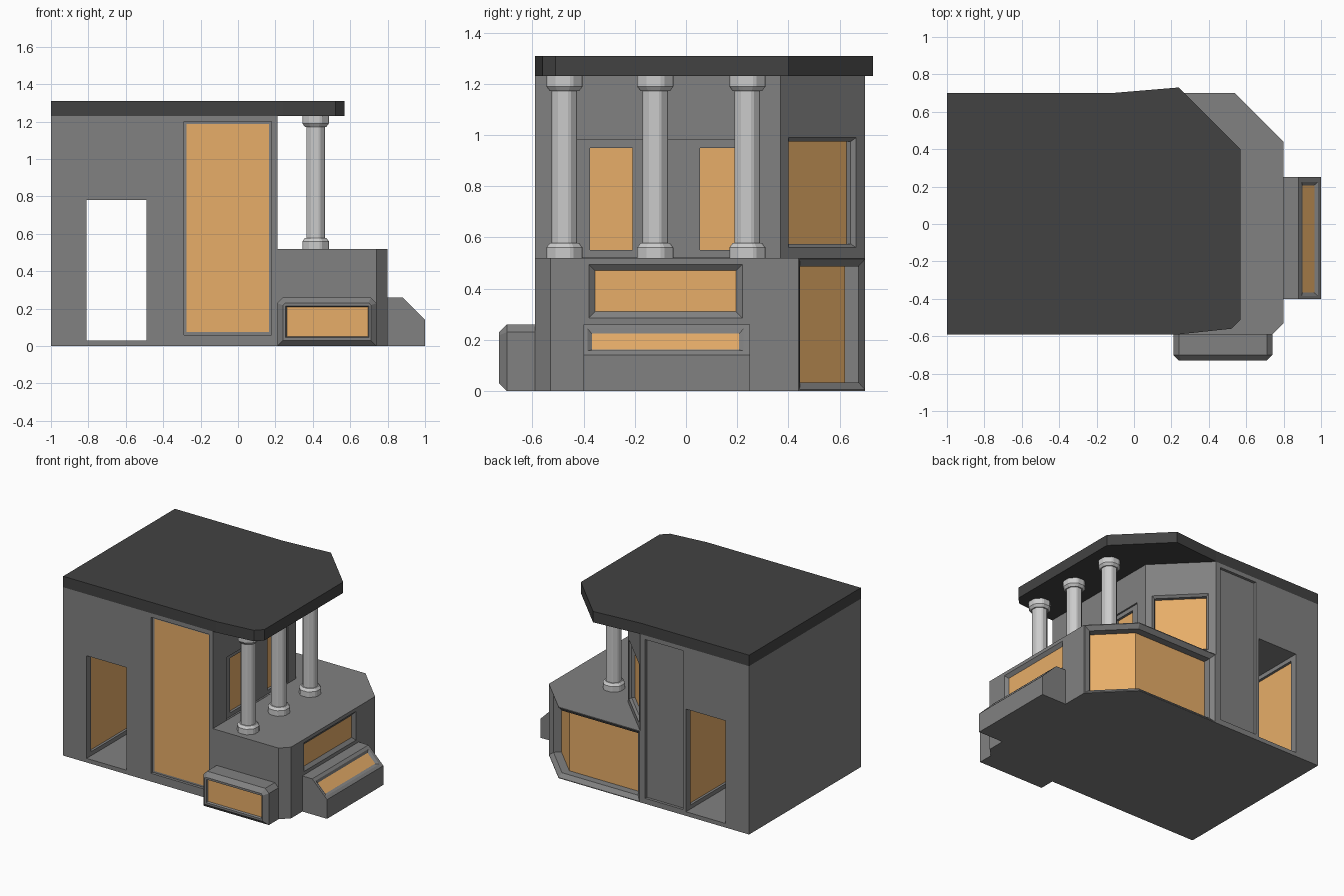
import bpy, bmesh, math
from mathutils import Vector, Matrix

if "Cube" in bpy.data.objects:
    bpy.data.objects.remove(bpy.data.objects["Cube"])


def material(name, rgb):
    m = bpy.data.materials.new(name)
    m.diffuse_color = (*rgb, 1)
    m.use_nodes = True
    m.node_tree.nodes["Principled BSDF"].inputs["Base Color"].default_value = m.diffuse_color
    return m


WALL = material("wall_grey", (0.22, 0.22, 0.22))
DARK = material("roof_dark", (0.055, 0.055, 0.055))
GLOW = material("pane_orange", (0.80, 0.42, 0.14))


def make(name, verts, faces, mat=None):
    bm = bmesh.new()
    vs = [bm.verts.new(v) for v in verts]
    for f in faces:
        bm.faces.new([vs[i] for i in f])
    bmesh.ops.recalc_face_normals(bm, faces=bm.faces)
    me = bpy.data.meshes.new(name)
    bm.to_mesh(me)
    bm.free()
    ob = bpy.data.objects.new(name, me)
    bpy.context.collection.objects.link(ob)
    if mat:
        me.materials.append(mat)
    return ob


def strip_cap(n):
    # quads across a ring made of a lower path and the reversed upper path
    return [(i, i + 1, n - 2 - i, n - 1 - i) for i in range(n // 2 - 1)]


def loft(name, rings, mat=None, strips=False):
    n, verts, faces = len(rings[0]), [p for r in rings for p in r], []
    for k in range(len(rings) - 1):
        for i in range(n):
            j = (i + 1) % n
            faces.append((k * n + i, k * n + j, (k + 1) * n + j, (k + 1) * n + i))
    cap = strip_cap(n) if strips else [tuple(range(n))]
    end = (len(rings) - 1) * n
    faces += cap + [tuple(i + end for i in c) for c in cap]
    return make(name, verts, faces, mat)


def prism(name, outline, z0, z1, mat):
    return loft(name, [[(x, y, z) for x, y in outline] for z in (z0, z1)], mat)


def subtract(target, cutter):
    mod = target.modifiers.new("cut", 'BOOLEAN')
    mod.operation, mod.solver, mod.object = 'DIFFERENCE', 'EXACT', cutter
    bpy.context.view_layer.objects.active = target
    bpy.ops.object.modifier_apply(modifier=mod.name)


def path_ring(path, z0, z1, depth, inset, M):
    # wall path (outward on its right) pushed inward and shrunk at the ends
    p = [Vector(q) for q in path]
    d = [(b - a).normalized() for a, b in zip(p, p[1:])]
    nrm = [Vector((v.y, -v.x)) for v in d]
    out = []
    for i, q in enumerate(p):
        a, b = nrm[max(i - 1, 0)], nrm[min(i, len(nrm) - 1)]
        out.append(q - (a + b) / (1 + a.dot(b)) * depth)
    out[0] += d[0] * inset
    out[-1] -= d[-1] * inset
    return ([M @ Vector((q.x, q.y, z0 + inset)) for q in out] +
            [M @ Vector((q.x, q.y, z1 - inset)) for q in reversed(out)])


def recess(name, targets, path, z0, z1, steps, pane=True, border=0.0, M=Matrix()):
    full = [(-0.01, steps[0][1])] + steps
    cutter = loft("cutter", [path_ring(path, z0, z1, d, i, M) for d, i in full], strips=True)
    for t in targets:
        subtract(t, cutter)
    bpy.data.objects.remove(cutter)
    if pane:
        d, i = steps[-1]
        ring = path_ring(path, z0, z1, d - 0.002, i + border, M)
        make(name, ring, strip_cap(len(ring)), GLOW)


# Main volumes
house = prism("house", [(-1, -.59), (.21, -.59), (.21, .37), (-.12, .70), (-1, .70)], 0, 1.23, WALL)
terrace = prism("terrace", [(.21, -.59), (.74, -.59), (.80, -.53), (.80, .44),
                            (.54, .70), (-.12, .70), (.21, .37)], 0, .52, WALL)
prism("roof", [(-1, -.59), (.24, -.59), (.52, -.56), (.57, -.51), (.57, .40),
               (.24, .73), (-.12, .70), (-1, .70)], 1.23, 1.31, DARK)

# Sloped side ledge
profile = [(.80, 0), (1, 0), (1, .14), (.88, .26), (.80, .26)]
ledge = loft("side_ledge", [[(x, y, z) for x, z in profile] for y in (-.40, .25)], WALL)


# Bevelled front box
def box_ring(y, i):
    a, b, t = .21 + i, .74 - i, .26 - i
    c = .03 if i == 0 else .012
    return [(a, y, i), (b, y, i), (b, y, t - c), (b - c, y, t), (a + c, y, t), (a, y, t - c)]


front_box = loft("front_box", [box_ring(-.58, 0), box_ring(-.70, 0), box_ring(-.73, .03)], WALL)

# Passage through the house, glowing panels on both inner walls
recess("passage", [house], [(-.81, -.60), (-.49, -.60)], .03, .78, [(0, 0), (1.32, 0)], pane=False)
recess("passage_panel_left", [house], [(-.81, -.54), (-.81, .65)], .06, .75, [(0, 0), (.02, 0)])
recess("passage_panel_right", [house], [(-.49, .65), (-.49, -.54)], .06, .75, [(0, 0), (.02, 0)])

# Front tall window and blank back panel
recess("tall_window", [house], [(-.29, -.59), (.18, -.59)], .06, 1.20, [(0, 0), (.02, 0)], border=.014)
recess("back_panel", [house], [(-.16, .70), (-.464, .70)], .04, 1.20, [(0, 0), (.02, 0)], pane=False)

# Terrace-side wall panel with two windows, and the angled upper window
recess("wall_panel", [house], [(.21, -.43), (.21, .28)], .522, .98, [(0, 0), (.012, 0)], pane=False)
for i, y in enumerate((-.375, .055)):
    recess(f"terrace_window_{i + 1}", [house], [(.198, y), (.198, y + .165)], .55, .95, [(0, 0), (.02, 0)])
recess("angled_window", [house], [(.18, .40), (-.085, .665)], .56, .99,
       [(0, 0), (.015, .015), (.04, .015)])

# Wrap-around corner window, side window, ledge window, box window
recess("corner_window", [terrace, house], [(.796, .444), (.54, .70), (-.113, .70)], .005, .515,
       [(0, 0), (.025, .028), (.08, .028)])
recess("side_window", [terrace], [(.80, -.38), (.80, .22)], .285, .495, [(0, 0), (.02, .025)])
slope = Matrix.Translation((.94, 0, .20)) @ Matrix.Rotation(-math.pi / 4, 4, 'Y')
recess("ledge_window", [ledge], [(0, -.385), (0, .225)], -.062, .062,
       [(0, 0), (.012, .018)], M=slope)
recess("box_window", [front_box], [(.255, -.73), (.70, -.73)], .045, .215, [(0, 0), (.015, .006)])

# Columns: bevelled octagons with base and capital
angles = [math.radians(22.5 + 45 * k + s) for k in range(8) for s in (-6, 6)]
half = [(.074, .52), (.074, .56), (.060, .578), (.052, .578)]
column_profile = half + [(r, 1.75 - z) for r, z in reversed(half)]
for i, y in enumerate((-.475, -.12, .24)):
    loft(f"column_{i + 1}", [[(.415 + r * math.cos(a), y + r * math.sin(a), z) for a in angles]
                             for r, z in column_profile])
